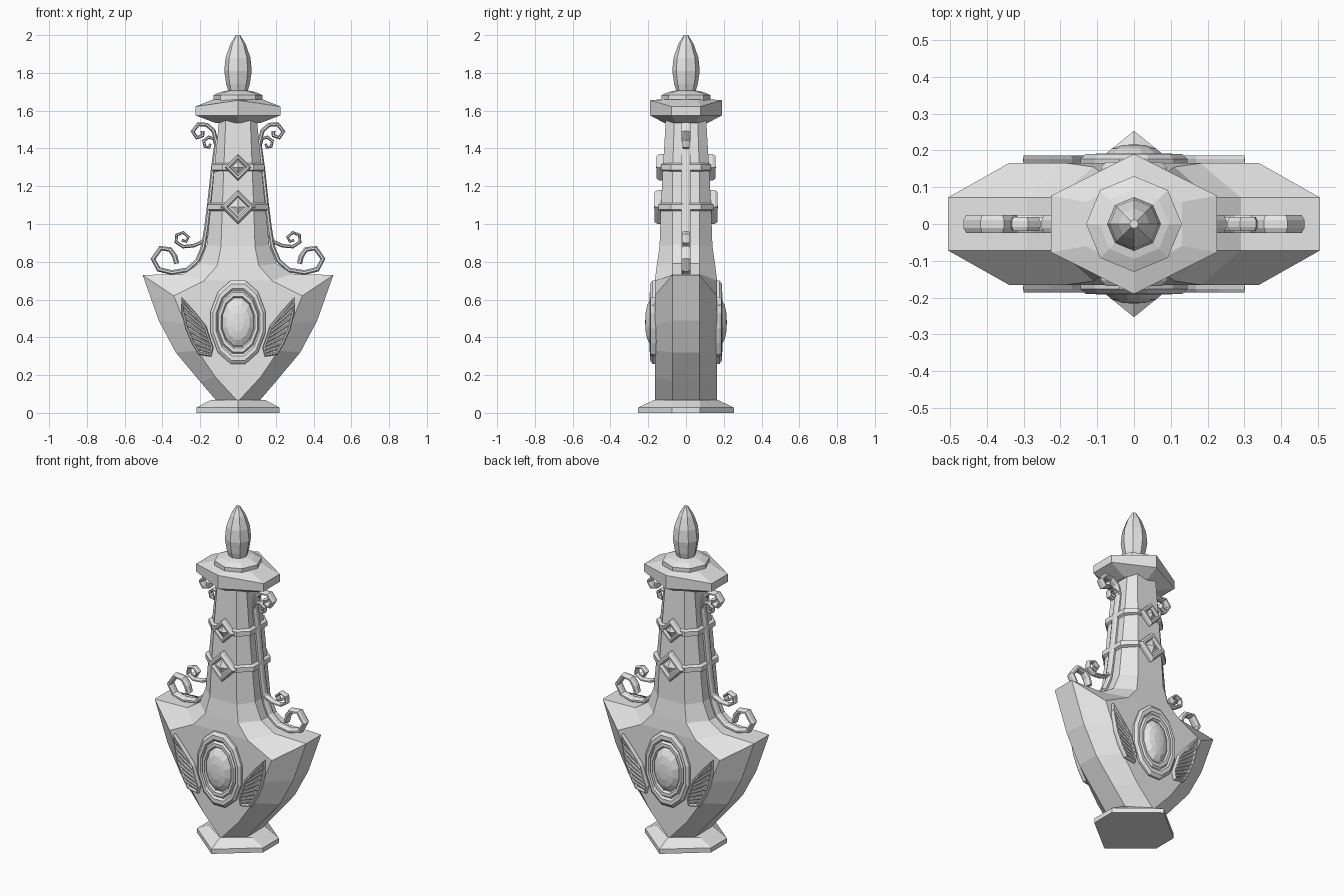
import bpy, bmesh, math
from mathutils import Vector

cube = bpy.data.objects.get("Cube")
if cube:
    bpy.data.objects.remove(cube, do_unlink=True)

grey = bpy.data.materials.new("plain grey")
grey.use_nodes = True
grey.diffuse_color = (0.8, 0.8, 0.8, 1)
grey.node_tree.nodes["Principled BSDF"].inputs["Base Color"].default_value = (0.8, 0.8, 0.8, 1)


def loft(name, rings, closed=False):
    """Skin a list of equal-length point rings, capping the ends unless closed."""
    bm = bmesh.new()
    rows = [[bm.verts.new(p) for p in ring] for ring in rings]
    n = len(rows[0])
    pairs = list(zip(rows, rows[1:]))
    if closed:
        pairs.append((rows[-1], rows[0]))
    else:
        bm.faces.new(rows[0])
        bm.faces.new(rows[-1])
    for a, b in pairs:
        for i in range(n):
            j = (i + 1) % n
            bm.faces.new((a[i], a[j], b[j], b[i]))
    bmesh.ops.remove_doubles(bm, verts=bm.verts, dist=0.0005)
    bmesh.ops.recalc_face_normals(bm, faces=bm.faces)
    mesh = bpy.data.meshes.new(name)
    bm.to_mesh(mesh)
    bm.free()
    mesh.materials.append(grey)
    obj = bpy.data.objects.new(name, mesh)
    bpy.context.collection.objects.link(obj)
    return obj


def octagon(xo, zo, xi, zi, ys, yf):
    """Flattened eight-sided section: side rails (xo, ys), front rails (xi, yf)."""
    half = [(xo, -ys, zo), (xi, -yf, zi), (-xi, -yf, zi), (-xo, -ys, zo)]
    return half + [(-x, -y, z) for x, y, z in half]


def hexagon(x, y, ys, z_side, z_front):
    """Six-sided section with its points at front and back."""
    half = [(0, -y, z_front), (x, -ys, z_side), (x, ys, z_side)]
    return half + [(-a, -b, c) for a, b, c in half]


def ellipse(rx, rz, y, zc, n, turn=0.0):
    """Upright ellipse ring facing along y."""
    angles = [math.tau * i / n + turn for i in range(n)]
    return [(rx * math.cos(a), y, zc + rz * math.sin(a)) for a in angles]


def sweep(name, path, wide, deep, y=0.0, side=1, closed=False, taper=1.0):
    """Sweep an eight-sided section along a path lying in the x-z plane."""
    pts = [Vector((side * x, y, z)) for x, z in path]
    last = len(pts) - 1
    rings = []
    for i, p in enumerate(pts):
        before = pts[i - 1] if i or closed else p
        after = pts[(i + 1) % len(pts)] if i < last or closed else p
        t = (after - before).normalized()
        normal = Vector((-t.z, 0, t.x))
        size = 1 + (taper - 1) * i / last
        rings.append([p + normal * (wide * size * math.cos(a)) + Vector((0, deep * math.sin(a), 0))
                      for a in (math.tau * (k + 0.5) / 8 for k in range(8))])
    return loft(name, rings, closed)


# Flask body and neck
loft("flask_body", [octagon(*s) for s in (
    (0.11, 0.06, 0.0, 0.06, 0.072, 0.165),
    (0.20, 0.165, 0.12, 0.19, 0.072, 0.165),
    (0.33, 0.32, 0.215, 0.33, 0.072, 0.165),
    (0.42, 0.49, 0.28, 0.47, 0.072, 0.165),
    (0.505, 0.73, 0.34, 0.62, 0.072, 0.165),
    (0.29, 0.735, 0.18, 0.70, 0.072, 0.165),
    (0.205, 0.79, 0.11, 0.78, 0.072, 0.155),
    (0.165, 0.89, 0.09, 0.88, 0.072, 0.14),
    (0.145, 1.09, 0.083, 1.09, 0.071, 0.133),
    (0.125, 1.30, 0.075, 1.30, 0.07, 0.122),
    (0.10, 1.55, 0.065, 1.55, 0.062, 0.107))])

# Foot
loft("foot", [hexagon(0.22, 0.253, 0.075, 0, 0),
              hexagon(0.22, 0.253, 0.075, 0.028, 0.028),
              hexagon(0.145, 0.17, 0.072, 0.068, 0.068)])

# Lid with a raised ridge from front to back
loft("lid", [hexagon(0.12, 0.115, 0.055, 1.535, 1.535),
             hexagon(0.225, 0.19, 0.077, 1.575, 1.575),
             hexagon(0.225, 0.19, 0.077, 1.622, 1.655),
             hexagon(0.13, 0.13, 0.06, 1.66, 1.66)])

# Collar and stopper, turned with eight sides
turned = {
    "collar": ((0.13, 1.645), (0.13, 1.682), (0.095, 1.698), (0.05, 1.708)),
    "stopper": ((0.05, 1.70), (0.062, 1.74), (0.073, 1.81), (0.066, 1.88),
                (0.042, 1.95), (0.012, 2.0)),
}
for name, profile in turned.items():
    loft(name, [[(r * math.cos(k * math.tau / 8), r * math.sin(k * math.tau / 8), z)
                 for k in range(8)] for r, z in profile])

# Neck bands, each with a framed diamond at front and back
for label, zc, xo, xi, yf, size in (("lower", 1.09, 0.162, 0.09, 0.145, 0.09),
                                    ("upper", 1.30, 0.14, 0.082, 0.133, 0.07)):
    loft(label + "_neck_band", [octagon(xo - e, zc + h, xi - e, zc + h, 0.08 - e, yf - e)
                                for h, e in ((-0.022, 0.012), (-0.014, 0), (0.014, 0), (0.022, 0.012))])
    for s, place in ((-1, "front"), (1, "back")):
        steps = ((1, -0.025), (1, 0.008), (0.85, 0.023), (0.68, 0.023),
                 (0.56, 0.008), (0.45, 0.008), (0.04, 0.025))
        loft(f"{label}_diamond_{place}",
             [ellipse(size * f, size * f, s * (yf + d), zc, 4) for f, d in steps])

# Oval medallion with stepped frame and domed gem
for s, place in ((-1, "front"), (1, "back")):
    frame = ((0.15, 0.228, 0.155), (0.15, 0.228, 0.177), (0.136, 0.21, 0.19),
             (0.12, 0.185, 0.19), (0.113, 0.172, 0.18), (0.106, 0.162, 0.192),
             (0.092, 0.142, 0.192), (0.086, 0.132, 0.178))
    gem = ((0.09, 0.138, 0.17), (0.082, 0.125, 0.188), (0.062, 0.094, 0.205),
           (0.033, 0.05, 0.214), (0.004, 0.006, 0.216))
    for part, rows in (("medallion_frame", frame), ("medallion_gem", gem)):
        loft(f"{part}_{place}", [ellipse(a, b, s * d, 0.48, 12, math.pi / 12) for a, b, d in rows])

# Feathered wings beside the medallion
outer = [(0.30, 0.605), (0.29, 0.53), (0.272, 0.45), (0.24, 0.375), (0.205, 0.315)]
inner = [(0.145, 0.305), (0.138, 0.345), (0.158, 0.40), (0.175, 0.455), (0.235, 0.53)]


def along(points, t):
    """Point at fraction t of a polyline."""
    f = t * (len(points) - 1)
    i = min(int(f), len(points) - 2)
    return Vector(points[i]).lerp(Vector(points[i + 1]), f - i)


for sy, place in ((-1, "front"), (1, "back")):
    for sx, hand in ((1, "left"), (-1, "right")):
        tag = f"{hand}_{place}"
        rim = outer + inner
        loft("wing_plate_" + tag, [[(sx * x, sy * y, z) for x, z in rim] for y in (0.155, 0.174)])
        sweep("wing_rim_" + tag, rim, 0.009, 0.018, sy * 0.17, sx, closed=True)
        for k in range(8):
            high = along(outer, 0.1 + k * 0.11)
            low = along(inner[::-1], 0.2 + k * 0.1)
            sweep(f"wing_feather_{k + 1}_{tag}", [high, low], 0.008, 0.009, sy * 0.174, sx)

# Scrollwork up both edges of the neck
vines = {
    "main_scroll": [(0.32, 0.785), (0.33, 0.825), (0.35, 0.812), (0.322, 0.80)][:1] + [
        (0.325, 0.82), (0.36, 0.865), (0.41, 0.872), (0.45, 0.815), (0.42, 0.76), (0.35, 0.743),
        (0.27, 0.757), (0.215, 0.805), (0.183, 0.88), (0.167, 0.98), (0.152, 1.10),
        (0.132, 1.29), (0.113, 1.43), (0.13, 1.495), (0.165, 1.525), (0.21, 1.528),
        (0.24, 1.49), (0.218, 1.457), (0.187, 1.468), (0.188, 1.492)],
    "middle_scroll": [(0.165, 0.94), (0.19, 0.905), (0.235, 0.885), (0.29, 0.88), (0.328, 0.905),
                      (0.325, 0.942), (0.29, 0.955), (0.262, 0.93), (0.275, 0.907), (0.297, 0.915)],
    "small_scroll": [(0.113, 1.40), (0.125, 1.45), (0.155, 1.46), (0.182, 1.44),
                     (0.175, 1.41), (0.152, 1.405), (0.147, 1.425)],
}
# Pull the large curl's loose end inward
vines["main_scroll"][:2] = [(0.325, 0.79), (0.372, 0.797), (0.372, 0.82), (0.335, 0.835)][:1] + [(0.335, 0.83)]
for name, path in vines.items():
    wide, deep = (0.015, 0.027) if name == "main_scroll" else (0.011, 0.02)
    for sx, hand in ((1, "left"), (-1, "right")):
        sweep(f"{name}_{hand}", path, wide, deep, 0, sx, taper=0.75)
